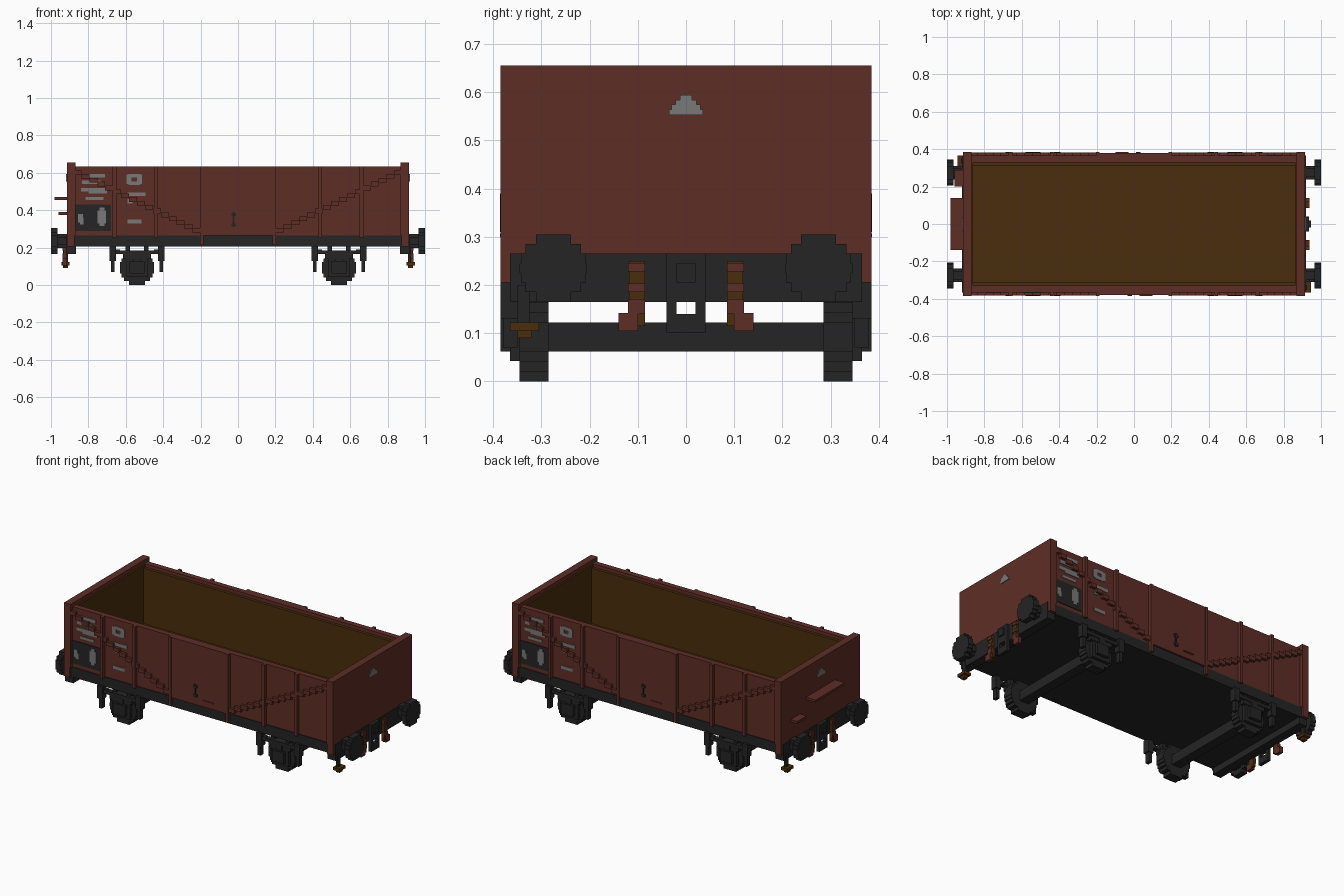
import bpy
import bmesh
import math
from mathutils import Matrix, Vector

cube = bpy.data.objects.get("Cube")
if cube:
    bpy.data.objects.remove(cube, do_unlink=True)


def material(name, r, g, b):
    m = bpy.data.materials.new(name)
    m.use_nodes = True
    m.diffuse_color = (r, g, b, 1)
    m.node_tree.nodes["Principled BSDF"].inputs["Base Color"].default_value = (r, g, b, 1)
    return m


RED = material("rust red", 0.112, 0.027, 0.019)
BROWN = material("dark brown", 0.07, 0.026, 0.004)
BLACK = material("soft black", 0.018, 0.018, 0.018)
GREY = material("marking grey", 0.19, 0.19, 0.19)

# Sign pairs for placing copies
ONE = [(1, 1)]
SPIN = [(1, 1), (-1, -1)]
ENDS = [(1, 1), (-1, 1)]
SIDES = [(1, 1), (1, -1)]
QUAD = ENDS + [(1, -1), (-1, -1)]


def part(name, mat, boxes, copies=ONE):
    """One object made of boxes given as x, y, z ranges, repeated by sign."""
    bm = bmesh.new()
    for sx, sy in copies:
        for x0, x1, y0, y1, z0, z1 in boxes:
            size = (x1 - x0, y1 - y0, z1 - z0)
            mid = Vector((sx * (x0 + x1), sy * (y0 + y1), z0 + z1)) / 2
            bmesh.ops.create_cube(bm, size=1, matrix=Matrix.Translation(mid) @ Matrix.Diagonal((*size, 1)))
    mesh = bpy.data.meshes.new(name)
    bm.to_mesh(mesh)
    bm.free()
    mesh.materials.append(mat)
    obj = bpy.data.objects.new(name, mesh)
    bpy.context.collection.objects.link(obj)
    return obj


def stepped_disc(radius, rows):
    """Half width, bottom and top of each row of a blocky disc."""
    step = 2 * radius / rows
    out = []
    for i in range(rows):
        low = -radius + i * step
        mid = low + step / 2
        out.append((math.sqrt(radius ** 2 - mid ** 2), low, low + step))
    return out


# Open body
W, IN, END, LOW, TOP = 0.365, 0.33, 0.915, 0.265, 0.635
OUT = 0.385
part("side_walls", RED, [(-0.88, 0.88, IN, W, LOW, TOP)], SIDES)
part("end_walls", RED, [(0.87, END, -OUT, OUT, LOW, 0.655)], ENDS)
part("corner_posts", RED, [(0.875, END, W, OUT, 0.205, LOW)], QUAD)
part("side_lining", BROWN, [(-0.87, 0.87, 0.312, IN, LOW, 0.615)], SIDES)
part("end_lining", BROWN, [(0.86, 0.87, -IN, IN, LOW, 0.63)], ENDS)
part("load_floor", BROWN, [(-0.87, 0.87, -IN, IN, LOW, 0.275)])
part("underframe", BLACK, [(-0.875, 0.875, -0.37, 0.37, 0.205, LOW)])
part("headstocks", BLACK, [(0.865, END + 0.005, -W, W, 0.165, LOW)], ENDS)

# Doors, posts and stepped diagonal braces
part("side_doors", RED, [(-0.2, 0.2, W, OUT - 0.005, LOW, TOP)], SIDES)
part("side_posts", RED,
     [(x - 0.01, x + 0.01, W, OUT, LOW - 0.01, TOP) for x in (0.44, 0.66)]
     + [(0.185, 0.203, W, OUT, 0.215, TOP)], QUAD)
STEPS = 16
run, rise = 0.68 / STEPS, 0.33 / STEPS
part("diagonal_braces", RED,
     [(0.2 + i * run, 0.2 + (i + 1) * run, W, OUT - 0.003,
       0.28 + i * rise, 0.305 + i * rise) for i in range(STEPS)], QUAD)
part("door_handles", BLACK,
     [(-0.03, -0.02, -0.386, -0.38, 0.31, 0.39), (-0.035, -0.01, -0.386, -0.38, 0.37, 0.385),
      (-0.035, -0.01, -0.386, -0.38, 0.315, 0.33)], SPIN)
part("door_latches", RED, [(0.03, 0.1, -0.386, -0.38, 0.3, 0.307)], SPIN)


# Painted panels and markings
def plates(rects, depth):
    return [(x0, x1, -W - depth, -W, z0, z1) for x0, x1, z0, z1 in rects]


part("marking_panels", BLACK, plates([(-0.875, -0.68, 0.29, 0.43)], 0.004), SPIN)
part("panel_markings", GREY, plates([
    (-0.855, -0.83, 0.335, 0.38), (-0.845, -0.825, 0.325, 0.36),
    (-0.75, -0.705, 0.33, 0.4), (-0.74, -0.715, 0.315, 0.415)], 0.007), SPIN)
part("side_markings", GREY, plates([
    (-0.8, -0.71, 0.575, 0.595), (-0.835, -0.73, 0.54, 0.56),
    (-0.84, -0.7, 0.5, 0.52), (-0.8, -0.7, 0.49, 0.505), (-0.815, -0.72, 0.455, 0.47),
    (-0.59, -0.495, 0.475, 0.495), (-0.59, -0.565, 0.435, 0.46), (-0.59, -0.515, 0.33, 0.35)], 0.004), SPIN)
part("ring_markings", GREY, plates([
    (-0.585, -0.525, 0.575, 0.595), (-0.585, -0.525, 0.535, 0.555),
    (-0.597, -0.57, 0.54, 0.59), (-0.54, -0.513, 0.54, 0.59)], 0.004), SPIN)
part("end_markings", GREY,
     [(END, END + 0.004, -w, w, z, z + 0.011)
      for w, z in ((0.035, 0.553), (0.03, 0.563), (0.022, 0.573), (0.012, 0.583))], ENDS)

# Buffers
BY, BZ = 0.275, 0.235
part("buffer_plates", BLACK,
     [(0.965, 1, BY - w, BY + w, BZ + a, BZ + b) for w, a, b in stepped_disc(0.07, 7)], QUAD)
part("buffer_shanks", BLACK,
     [(END, 0.97, BY - w, BY + w, BZ + a, BZ + b) for w, a, b in stepped_disc(0.037, 4)], QUAD)

# Draw gear and hoses
part("draw_hooks", BLACK,
     [(END, 0.935, -0.04, 0.04, 0.165, LOW), (END, 0.945, -0.02, 0.02, 0.205, 0.245),
      (END, 0.935, -0.04, 0.04, 0.1, 0.14)], ENDS)
part("hook_links", BLACK, [(END, 0.935, 0.02, 0.04, 0.13, 0.175)], QUAD)
part("hose_pipes", BROWN, [(END, 0.932, 0.085, 0.118, 0.115, 0.25)], QUAD)
part("hose_fittings", RED,
     [(END, 0.937, 0.085, 0.12, z, z + 0.018) for z in (0.185, 0.228)]
     + [(END, 0.937, 0.085, 0.12, 0.14, 0.17), (END, 0.937, 0.1, 0.14, 0.105, 0.142)], QUAD)

# Corner steps
part("step_hangers", BLACK, [(0.91, 0.925, -0.35, -0.325, 0.12, 0.2)], SPIN)
part("step_treads", BROWN, [(0.9, 0.945, -0.365, -0.305, 0.105, 0.122),
                            (0.91, 0.935, -0.35, -0.32, 0.09, 0.106)], SPIN)

# Platform and small step on one end
part("end_platform", RED, [(-0.98, -END, -0.14, 0.14, 0.455, 0.47)])
part("end_step", RED, [(-0.96, -END, 0.2, 0.29, 0.375, 0.39)])

# Wheels and axles
AX, AZ = 0.54, 0.092
part("wheels", BLACK,
     [(AX - w, AX + w, 0.285, 0.345, AZ + a, AZ + b) for w, a, b in stepped_disc(AZ, 9)], QUAD)
part("axles", BLACK, [(AX - 0.03, AX + 0.03, -0.29, 0.29, 0.062, 0.122)], ENDS)

# Axle boxes, springs and hangers
part("axle_boxes", BLACK,
     [(AX - 0.06, AX + 0.06, 0.345, 0.365, 0.042, 0.16),
      (AX - 0.04, AX + 0.04, 0.365, OUT, 0.062, 0.13),
      (AX - 0.02, AX + 0.02, 0.345, OUT - 0.01, 0.13, 0.175)], QUAD)
part("leaf_springs", BLACK,
     [(AX - 0.09, AX + 0.09, 0.345, 0.375, 0.165, 0.185),
      (AX - 0.075, AX + 0.075, 0.345, 0.37, 0.14, 0.166)], QUAD)
part("axle_guards", BLACK,
     [(AX + s * 0.05 - 0.012, AX + s * 0.05 + 0.012, 0.33, 0.36, 0.16, 0.21) for s in (-1, 1)], QUAD)
hangers = []
for s in (-1, 1):
    c = AX + s * 0.13
    d = c - s * 0.025
    hangers += [(c - 0.018, c + 0.018, 0.345, OUT, 0.13, 0.21),
                (c - 0.01, c + 0.01, 0.35, OUT - 0.005, 0.07, 0.13),
                (d - 0.015, d + 0.015, 0.35, 0.375, 0.165, 0.19)]
part("spring_hangers", BLACK, hangers, QUAD)
